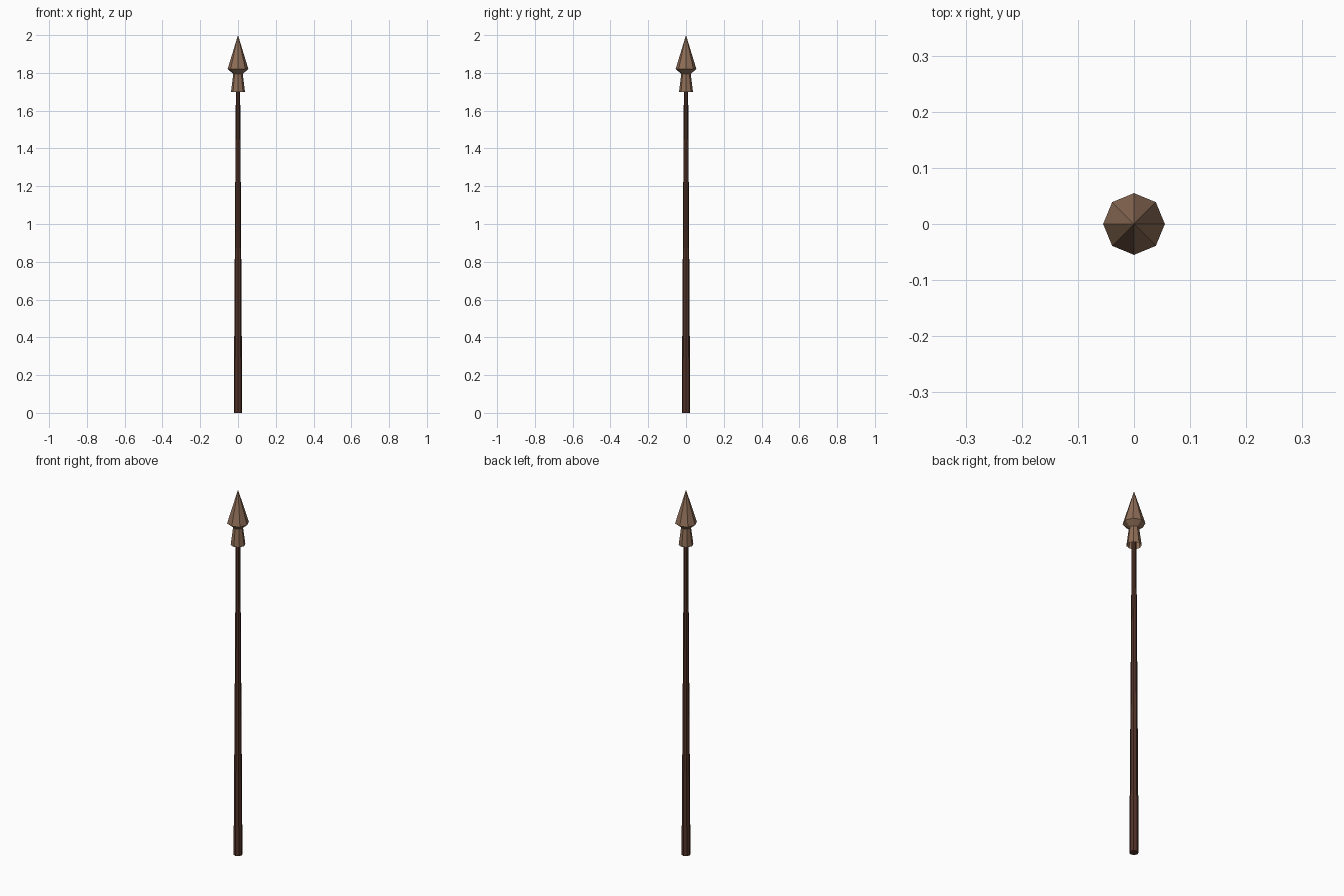
import bpy, bmesh, math

if "Cube" in bpy.data.objects:
    bpy.data.objects.remove(bpy.data.objects["Cube"])

SIDES = 8

def material(name, rgb):
    m = bpy.data.materials.new(name)
    m.diffuse_color = (*rgb, 1)
    m.use_nodes = True
    m.node_tree.nodes["Principled BSDF"].inputs["Base Color"].default_value = m.diffuse_color
    return m

def lathe(name, profile, mat, cap_bottom=False):
    """Spin a (radius, z) profile, listed bottom to top, into a faceted part."""
    bm = bmesh.new()
    rings = []
    for r, z in profile:
        n = SIDES if r > 0 else 1
        rings.append([bm.verts.new((r * math.cos(math.tau * i / SIDES),
                                    r * math.sin(math.tau * i / SIDES), z)) for i in range(n)])
    for a, b in zip(rings, rings[1:]):
        for i in range(SIDES):
            j = (i + 1) % SIDES
            if len(b) == 1:
                bm.faces.new((a[i], a[j], b[0]))
            else:
                bm.faces.new((a[i], a[j], b[j], b[i]))
    if cap_bottom:
        bm.faces.new(rings[0][::-1])
    mesh = bpy.data.meshes.new(name)
    bm.to_mesh(mesh)
    bm.free()
    mesh.materials.append(mat)
    ob = bpy.data.objects.new(name, mesh)
    bpy.context.collection.objects.link(ob)
    return ob

wood = material("dark wood", (0.085, 0.034, 0.022))
bronze = material("dull bronze", (0.27, 0.155, 0.095))

# Tapered pole, running up inside the socket
lathe("shaft", [(0.0225, 0), (0.011, 1.77)], wood, cap_bottom=True)

# Flared open socket, waist, barbed shoulder and point
lathe("spear_head", [(0.037, 1.70), (0.025, 1.795), (0.055, 1.82), (0, 2.0)], bronze)
